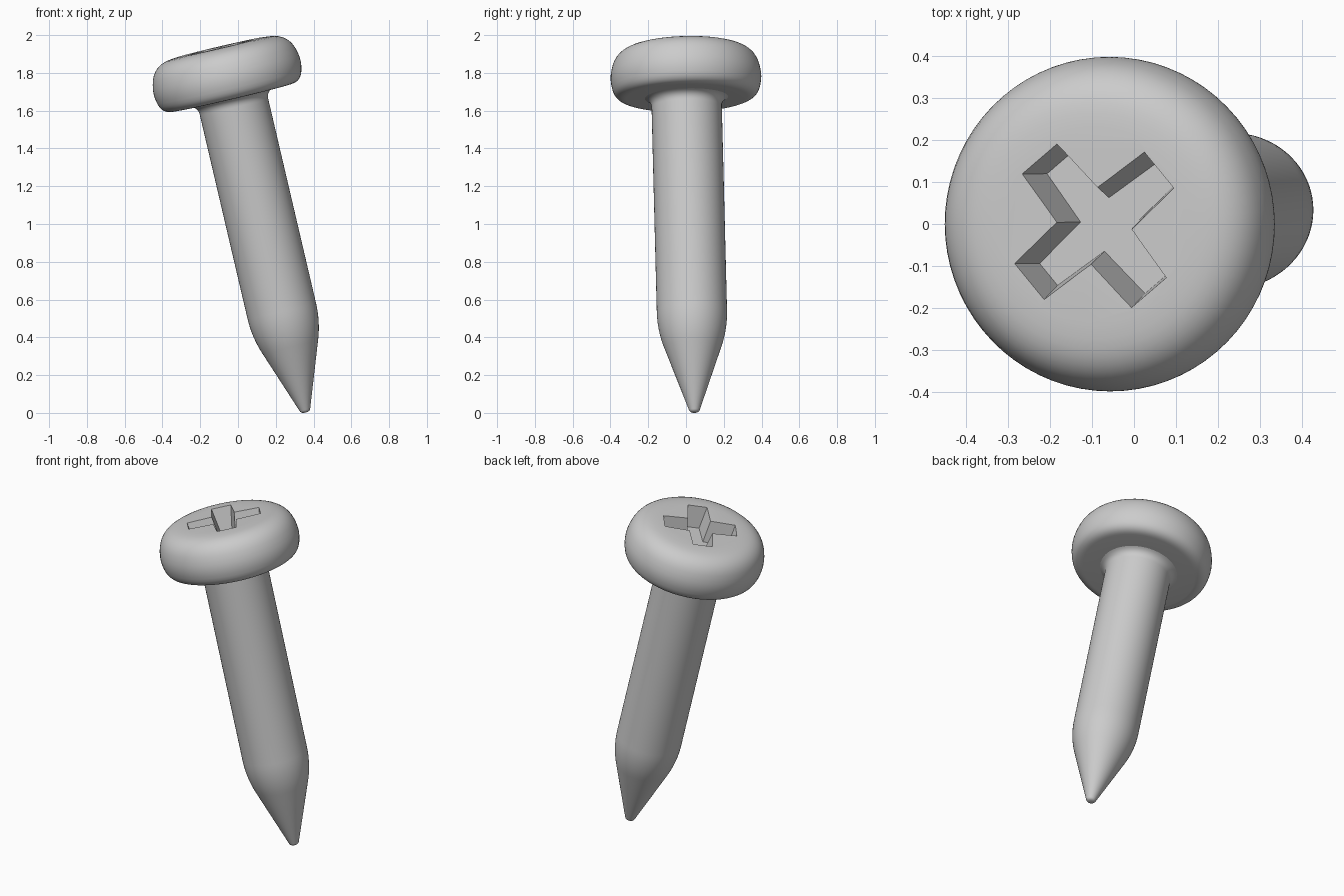
import bpy, bmesh
from math import cos, sin, pi, radians
from mathutils import Vector, Matrix

cube = bpy.data.objects.get("Cube")
if cube:
    bpy.data.objects.remove(cube, do_unlink=True)

steel = bpy.data.materials.new("grey_steel")
steel.use_nodes = True
GREY = (0.6, 0.6, 0.6, 1)
steel.diffuse_color = GREY
steel.node_tree.nodes["Principled BSDF"].inputs["Base Color"].default_value = GREY

# Leaning frame: local z runs from the tip up to the head
AXIS = Vector((-0.234, -0.0255, 1))
LEAN = Matrix.Translation((0.358, 0.045, 0)) @ Vector((0, 0, 1)).rotation_difference(AXIS).to_matrix().to_4x4()


def rounded(points, steps=8):
    """Round profile corners; each point is (radius, height, trim)."""
    out = []
    for i, (r, z, trim) in enumerate(points):
        p = Vector((r, z))
        if not trim:
            out.append(p)
            continue
        a, b = (p + (Vector(points[j][:2]) - p).normalized() * trim for j in (i - 1, i + 1))
        for s in range(steps + 1):
            t = s / steps
            out.append(a * (1 - t) ** 2 + p * 2 * t * (1 - t) + b * t * t)
    return out


def make_object(name, bm):
    bmesh.ops.remove_doubles(bm, verts=bm.verts, dist=1e-5)
    bmesh.ops.recalc_face_normals(bm, faces=bm.faces)
    mesh = bpy.data.meshes.new(name)
    bm.to_mesh(mesh)
    bm.free()
    mesh.materials.append(steel)
    obj = bpy.data.objects.new(name, mesh)
    bpy.context.collection.objects.link(obj)
    obj.matrix_world = LEAN
    return obj


def lathe(name, profile, sides=72):
    bm = bmesh.new()
    rings = []
    for r, z in profile:
        rings.append([bm.verts.new((r * cos(2 * pi * k / sides), r * sin(2 * pi * k / sides), z))
                      for k in range(sides)])
    for low, high in zip(rings, rings[1:]):
        for k in range(sides):
            n = (k + 1) % sides
            bm.faces.new((low[k], low[n], high[n], high[k]))
    bm.faces.new(rings[0][::-1])
    bm.faces.new(rings[-1])
    return make_object(name, bm)


def cross_ring(bm, inner, reach, half, z):
    """Four-armed outline: inner corner radius, arm length, arm half width."""
    ring = []
    for k in range(4):
        turn = Matrix.Rotation(radians(40 + 90 * k), 3, 'Z')
        c = inner * cos(pi / 4)
        for x, y in ((reach, -half), (reach, half), (c, c)):
            ring.append(bm.verts.new(turn @ Vector((x, y, z))))
    return ring


def smooth(obj, angle):
    bpy.ops.object.select_all(action='DESELECT')
    obj.select_set(True)
    bpy.context.view_layer.objects.active = obj
    bpy.ops.object.shade_smooth_by_angle(angle=radians(angle))


# Shank with a conical point and a flared collar under the head
shank = lathe("shank", rounded([
    (0.006, 0.002, 0), (0.024, 0.004, 0.014), (0.186, 0.455, 0.1),
    (0.186, 1.7, 0.035), (0.24, 1.722, 0)]))

# Pan head with a rounded rim and flat top
head = lathe("head", rounded([
    (0.18, 1.714, 0), (0.375, 1.714, 0.055), (0.405, 1.82, 0.05),
    (0.37, 1.975, 0.1), (0.235, 1.988, 0)]))

# Tapered cross recess cut into the head
bm = bmesh.new()
floor = cross_ring(bm, 0.064, 0.186, 0.034, 1.858)
mouth = cross_ring(bm, 0.099, 0.213, 0.061, 2.02)
for k in range(12):
    n = (k + 1) % 12
    bm.faces.new((floor[k], floor[n], mouth[n], mouth[k]))
bm.faces.new(floor[::-1])
bm.faces.new(mouth)
cutter = make_object("recess_cutter", bm)
cutter.hide_render = True

cut = head.modifiers.new("recess", 'BOOLEAN')
cut.operation = 'DIFFERENCE'
cut.solver = 'EXACT'
cut.object = cutter
bpy.context.view_layer.objects.active = head
bpy.ops.object.modifier_apply(modifier=cut.name)
bpy.data.objects.remove(cutter, do_unlink=True)

smooth(shank, 40)
smooth(head, 35)
